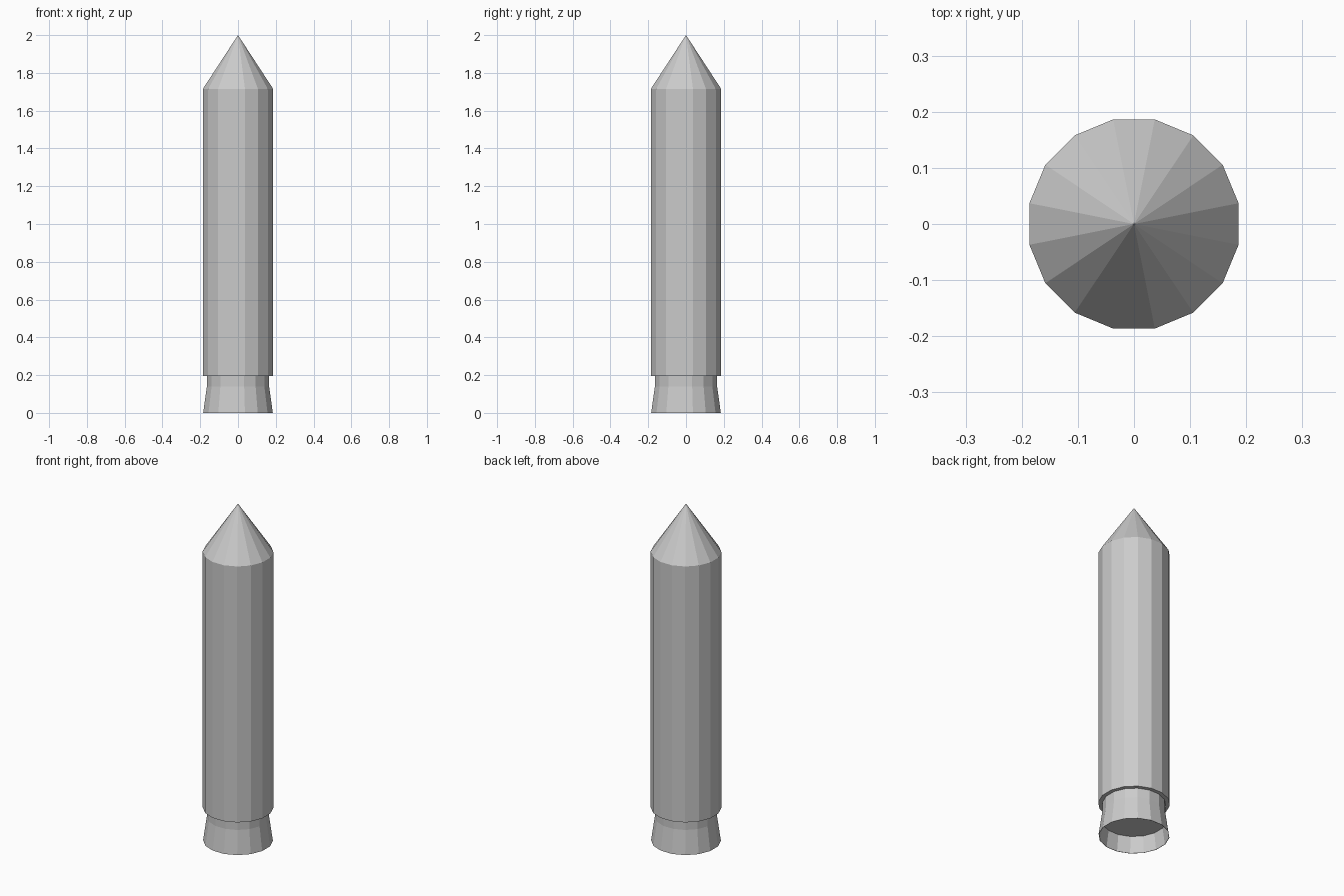
import bpy, bmesh, math

if "Cube" in bpy.data.objects:
    bpy.data.objects.remove(bpy.data.objects["Cube"])

SIDES = 16


def lathe(name, profile):
    """Revolve (radius, z) points around z; zero radius becomes a pole."""
    bm = bmesh.new()
    rings = []
    for r, z in profile:
        if r == 0:
            rings.append([bm.verts.new((0, 0, z))] * SIDES)
        else:
            angles = [2 * math.pi * (i + 0.5) / SIDES for i in range(SIDES)]
            rings.append([bm.verts.new((r * math.cos(a), r * math.sin(a), z)) for a in angles])
    for low, high in zip(rings, rings[1:]):
        for i in range(SIDES):
            j = (i + 1) % SIDES
            corners = list(dict.fromkeys((low[i], low[j], high[j], high[i])))
            bm.faces.new(corners)
    bmesh.ops.recalc_face_normals(bm, faces=bm.faces)
    mesh = bpy.data.meshes.new(name)
    bm.to_mesh(mesh)
    bm.free()
    obj = bpy.data.objects.new(name, mesh)
    bpy.context.collection.objects.link(obj)
    return obj


# Main tube with flat underside and pointed nose
lathe("booster_body", [(0, 0.195), (0.19, 0.195), (0.19, 1.715), (0, 2.0)])

# Flared skirt with a recessed underside
lathe("nozzle_skirt", [(0, 0.195), (0.168, 0.195), (0.168, 0.14), (0.188, 0),
                       (0.186, 0), (0.172, 0.095), (0, 0.095)])
